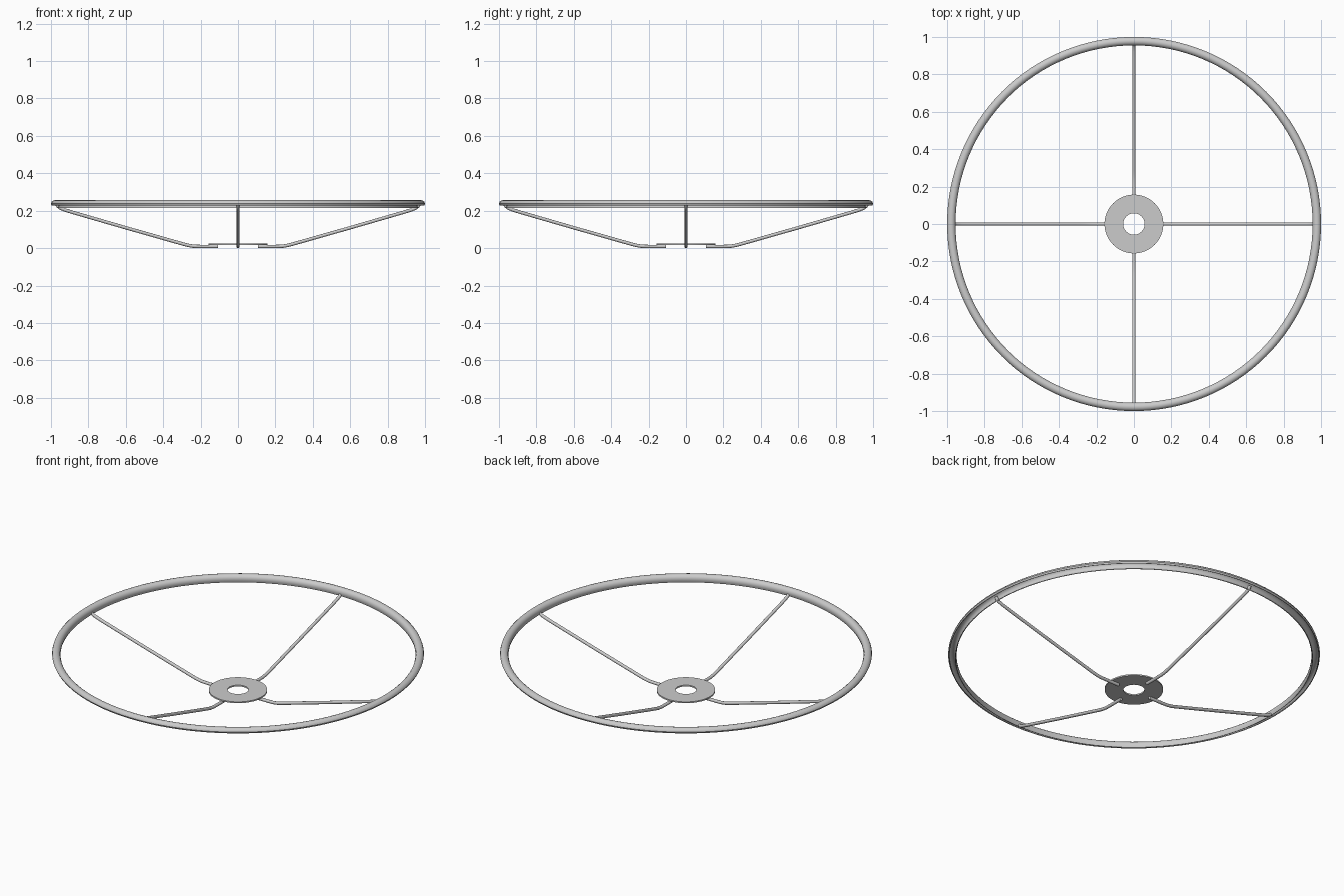
import bpy, bmesh, math
from mathutils import Vector

if "Cube" in bpy.data.objects:
    bpy.data.objects.remove(bpy.data.objects["Cube"])

grey = bpy.data.materials.new("light grey metal")
grey.diffuse_color = (0.6, 0.6, 0.6, 1)
grey.use_nodes = True
grey.node_tree.nodes["Principled BSDF"].inputs["Base Color"].default_value = grey.diffuse_color


def finish(name, bm, smooth=True):
    bmesh.ops.recalc_face_normals(bm, faces=bm.faces)
    me = bpy.data.meshes.new(name)
    bm.to_mesh(me)
    bm.free()
    me.materials.append(grey)
    ob = bpy.data.objects.new(name, me)
    bpy.context.collection.objects.link(ob)
    bpy.ops.object.select_all(action='DESELECT')
    ob.select_set(True)
    bpy.context.view_layer.objects.active = ob
    if smooth:
        bpy.ops.object.shade_smooth_by_angle(angle=math.radians(40))
    return ob


def lathe(name, profile, n=128):
    """Revolve a closed (radius, z) profile about z."""
    bm = bmesh.new()
    rings = []
    for i in range(n):
        a = 2 * math.pi * i / n
        rings.append([bm.verts.new((r * math.cos(a), r * math.sin(a), z)) for r, z in profile])
    m = len(profile)
    for i in range(n):
        p, q = rings[i], rings[(i + 1) % n]
        for j in range(m):
            k = (j + 1) % m
            bm.faces.new((p[j], q[j], q[k], p[k]))
    return finish(name, bm)


def rod(name, path, radius, angle, n=12):
    """Sweep a circle along a path in the (radial, z) plane."""
    bm = bmesh.new()
    d = Vector((math.cos(angle), math.sin(angle), 0))
    side = Vector((-d.y, d.x, 0))
    pts = [d * r + Vector((0, 0, z)) for r, z in path]
    rings = []
    for i, p in enumerate(pts):
        t = (pts[min(i + 1, len(pts) - 1)] - pts[max(i - 1, 0)]).normalized()
        up = t.cross(side)
        rings.append([bm.verts.new(p + radius * (math.cos(a) * side + math.sin(a) * up))
                      for a in (2 * math.pi * k / n for k in range(n))])
    for p, q in zip(rings, rings[1:]):
        for k in range(n):
            bm.faces.new((p[k], p[(k + 1) % n], q[(k + 1) % n], q[k]))
    bm.faces.new(rings[0])
    bm.faces.new(rings[-1])
    return finish(name, bm)


# rim: rolled channel, open underneath, inner wall hanging lower
outer = [(0.996, 0.229), (1.0, 0.238), (0.997, 0.247), (0.989, 0.254), (0.978, 0.257),
         (0.967, 0.254), (0.959, 0.247), (0.955, 0.237), (0.955, 0.226), (0.959, 0.214)]
inner = [(0.963, 0.215), (0.959, 0.226), (0.959, 0.236), (0.963, 0.245), (0.969, 0.250),
         (0.978, 0.253), (0.987, 0.250), (0.993, 0.245), (0.996, 0.238), (0.992, 0.230)]
lathe("rim", outer + inner)

# hub: flat washer
lathe("hub_plate", [(0.057, 0.017), (0.157, 0.017), (0.157, 0.025), (0.057, 0.025)], 96)

# four bent spokes
path = [(0.108, 0.009), (0.20, 0.009), (0.235, 0.010), (0.262, 0.014), (0.29, 0.021),
        (0.60, 0.109), (0.89, 0.193), (0.925, 0.204), (0.948, 0.213), (0.962, 0.223), (0.97, 0.236)]
for i in range(4):
    rod("spoke_%d" % (i + 1), path, 0.009, i * math.pi / 2)
